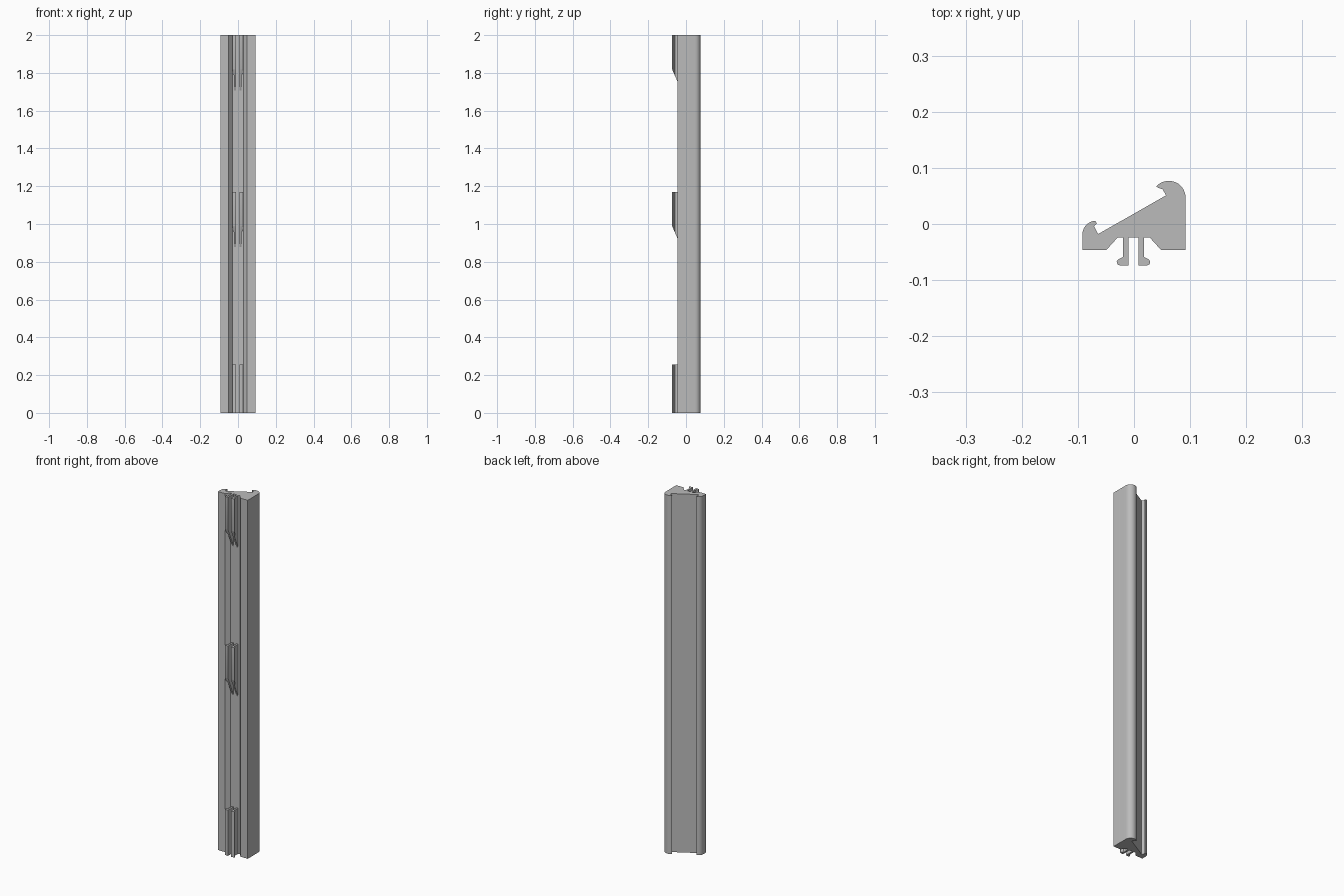
import bpy
import bmesh
from math import sin, cos, radians

if "Cube" in bpy.data.objects:
    bpy.data.objects.remove(bpy.data.objects["Cube"])

grey = bpy.data.materials.new("plain grey")
grey.use_nodes = True
colour = (0.5, 0.5, 0.5, 1)
grey.diffuse_color = colour
grey.node_tree.nodes["Principled BSDF"].inputs["Base Color"].default_value = colour

HEIGHT = 2.0
GROOVE_Y = -0.024


def arc(cx, cy, radius, start, end, steps=10):
    angles = [radians(start + (end - start) * i / steps) for i in range(steps + 1)]
    return [(cx + radius * cos(a), cy + radius * sin(a)) for a in angles]


def extrude_profile(name, points, bottom, top, slope=0.0):
    """Extrude an outline upward; slope raises the lower end away from the groove."""
    bm = bmesh.new()
    face = bm.faces.new([bm.verts.new((x, y, bottom)) for x, y in points])
    extruded = bmesh.ops.extrude_face_region(bm, geom=[face])["geom"]
    upper = {v for v in extruded if isinstance(v, bmesh.types.BMVert)}
    for v in bm.verts:
        if v in upper:
            v.co.z = top
        else:
            v.co.z += slope * max(0, GROOVE_Y - v.co.y)
    bmesh.ops.recalc_face_normals(bm, faces=bm.faces)
    mesh = bpy.data.meshes.new(name)
    bm.to_mesh(mesh)
    bm.free()
    mesh.materials.append(grey)
    obj = bpy.data.objects.new(name, mesh)
    bpy.context.collection.objects.link(obj)
    bpy.ops.object.select_all(action="DESELECT")
    obj.select_set(True)
    bpy.context.view_layer.objects.active = obj
    bpy.ops.object.shade_smooth_by_angle(angle=radians(30))
    return obj


# Rail: grooved front, sloping back held between two curled lips
front = [(-0.092, -0.046), (-0.049, -0.046), (-0.029, GROOVE_Y),
         (0.028, GROOVE_Y), (0.048, -0.046), (0.092, -0.046)]
tall_lip = arc(0.062, 0.047, 0.030, 0, 138) + [
    (0.042, 0.065), (0.051, 0.062), (0.057, 0.051)]
short_lip = [(-0.064, -0.018), (-0.071, -0.004), (-0.066, 0.001)]
short_lip += arc(-0.067, -0.019, 0.025, 95, 180)
extrude_profile("rail", front + tall_lip + short_lip, 0, HEIGHT)

# Clips: mirrored pairs of hooked legs, the upper two pairs with slanted lower ends
leg = [(0.009, -0.023), (0.009, -0.074), (0.024, -0.074), (0.0285, -0.072),
       (0.030, -0.067), (0.027, -0.063), (0.019, -0.059), (0.019, -0.023)]
for level, bottom, top, slope in [("lower", 0, 0.255, 0),
                                  ("middle", 0.875, 1.17, 2.3),
                                  ("upper", 1.705, HEIGHT, 2.3)]:
    for side, sign in [("left", 1), ("right", -1)]:
        outline = [(sign * x - 0.001, y) for x, y in leg]
        extrude_profile(f"{level}_clip_{side}", outline, bottom, top, slope)
